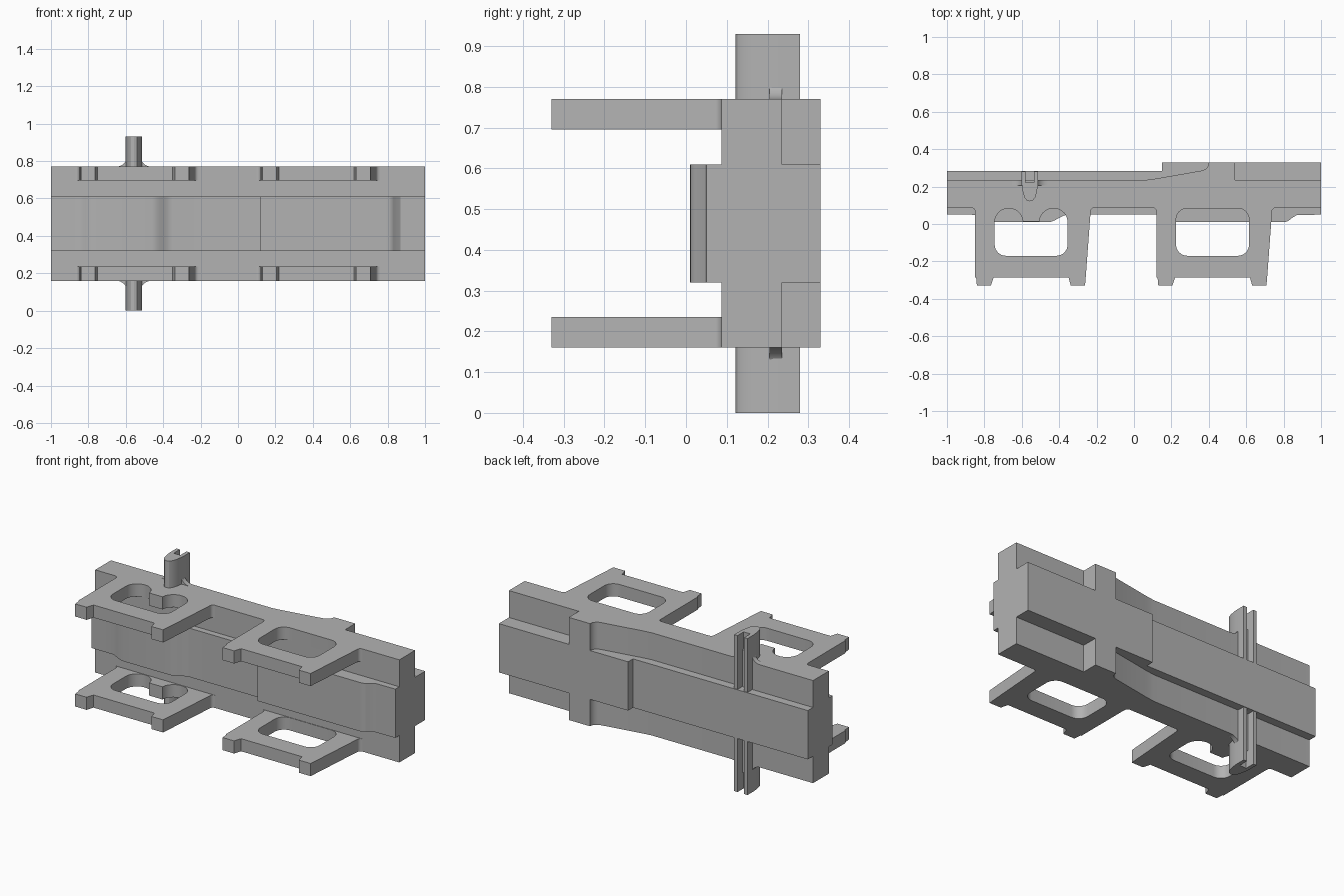
import bpy, math

cube = bpy.data.objects.get("Cube")
if cube:
    bpy.data.objects.remove(cube, do_unlink=True)

grey = bpy.data.materials.new("plain grey")
grey.use_nodes = True
grey.diffuse_color = (0.45, 0.45, 0.45, 1)
grey.node_tree.nodes["Principled BSDF"].inputs["Base Color"].default_value = (0.45, 0.45, 0.45, 1)

HEIGHT = 0.93
FRONT, BACK = 0.087, 0.235


def arc(cx, cy, r, start, end, n=8):
    """Points on a circle between two angles in degrees."""
    angles = [math.radians(start + (end - start) * i / n) for i in range(n + 1)]
    return [(cx + r * math.cos(a), cy + r * math.sin(a)) for a in angles]


def ease(x0, y0, x1, y1, n=8):
    """S-shaped blend between two points."""
    return [(x0 + (x1 - x0) * i / n,
             y0 + (y1 - y0) * (1 - math.cos(math.pi * i / n)) / 2) for i in range(n + 1)]


def prism(name, loops, low, high, upright=False):
    """Extrude an outline, with optional holes, between two levels."""
    curve = bpy.data.curves.new(name, "CURVE")
    curve.dimensions = "2D"
    curve.fill_mode = "BOTH"
    curve.extrude = (high - low) / 2
    for loop in loops:
        spline = curve.splines.new("POLY")
        spline.points.add(len(loop) - 1)
        for point, (x, y) in zip(spline.points, loop):
            point.co = (x, y, 0, 1)
        spline.use_cyclic_u = True
    obj = bpy.data.objects.new(name, curve)
    bpy.context.collection.objects.link(obj)
    middle = (low + high) / 2
    if upright:
        obj.rotation_euler.x = math.pi / 2
        obj.location.y = middle
    else:
        obj.location.z = middle
    bpy.ops.object.select_all(action="DESELECT")
    obj.select_set(True)
    bpy.context.view_layer.objects.active = obj
    bpy.ops.object.convert(target="MESH")
    obj = bpy.context.object
    obj.data.materials.clear()
    obj.data.materials.append(grey)
    bpy.ops.object.shade_smooth_by_angle(angle=math.radians(30))
    return obj


def pair(name, loops, low, high):
    """Matching upper and lower copies about mid height."""
    prism("upper_" + name, loops, low, high)
    prism("lower_" + name, loops, HEIGHT - high, HEIGHT - low)


# Central beam with raised pads on the front and a step on the back
core = [(-1, 0.05)] + ease(-0.87, 0.05, -0.76, 0.01) + ease(-0.46, 0.01, -0.35, 0.05)
core += [(0.12, 0.05), (0.12, 0.01), (0.79, 0.01)]
core += arc(0.8, 0.06, 0.05, -80, -40, 4) + [(0.87, 0.048), (1, 0.05)]
core += [(1, 0.33), (0.15, 0.33), (0.15, 0.284), (-1, 0.284)]
prism("core_beam", [core], 0.32, 0.61)

# Side rails with a ramp rising to a block at the back
rail = [(-1, FRONT), (1, FRONT), (1, BACK), (0.54, BACK), (0.54, 0.33), (0.405, 0.33)]
rail += arc(0.355, 0.33, 0.045, 0, -80) + [(0.2, 0.257), (0.12, 0.243), (0.06, BACK), (-1, BACK)]
pair("rail", [rail], 0.61, 0.77)


def arm_outline(x):
    """Two-footed bracket starting at the given right edge."""
    points = arc(x - 0.02, 0.067, 0.02, 90, 0, 5)
    points += [(x, -0.285), (x + 0.006, -0.285), (x + 0.01, -0.33), (x + 0.085, -0.33), (x + 0.1, -0.285)]
    points += [(x + 0.5, -0.285), (x + 0.512, -0.33), (x + 0.588, -0.33), (x + 0.592, -0.285)]
    return points + arc(x + 0.638, 0.067, 0.02, 180, 90, 5)


def window(x, tabbed):
    """Rounded opening, optionally with a tab between two round lobes."""
    left, right, low, top, r = x + 0.105, x + 0.495, -0.17, 0.084, 0.06
    points = arc(left + r, low + r, r, 180, 270) + arc(right - r, low + r, r, 270, 360)
    if tabbed:
        lobe = 0.0755
        points += arc(right - lobe, top - lobe, lobe, 0, 170, 16)
        points += [(right - 2 * lobe, 0.013), (left + 2 * lobe, 0.013)]
        return points + arc(left + lobe, top - lobe, lobe, 10, 180, 16)
    return points + arc(right - r, top - r, r, 0, 90) + arc(left + r, top - r, r, 90, 180)


for name, x, tabbed in (("right_arm", -0.85, True), ("left_arm", 0.12, False)):
    pair(name, [arm_outline(x), window(x, tabbed)], 0.695, 0.77)

# Slotted pins standing above and below the rails
PIN = -0.557
half = [(0.022, 0.28), (0.022, 0.222)]
side = [(0.044, 0.28), (0.044, 0.215), (0.038, 0.175), (0.029, 0.142), (0.016, 0.126), (0, 0.121)]
outline = [(PIN + x, y) for x, y in half[::-1] + side]
outline += [(PIN - x, y) for x, y in side[-2::-1] + half]
pair("pin", [outline], 0.61, HEIGHT)

# Flared ribs bracing each pin against its rail
for sign, name in ((1, "upper_rib"), (-1, "lower_rib")):
    flare = arc(0.094, 0.83, 0.06, 180, 270)
    shape = [(PIN + x, z) for x, z in flare] + [(PIN - x, z) for x, z in flare[::-1]]
    if sign < 0:
        shape = [(x, HEIGHT - z) for x, z in shape]
    prism(name, [shape], 0.205, BACK, upright=True)
